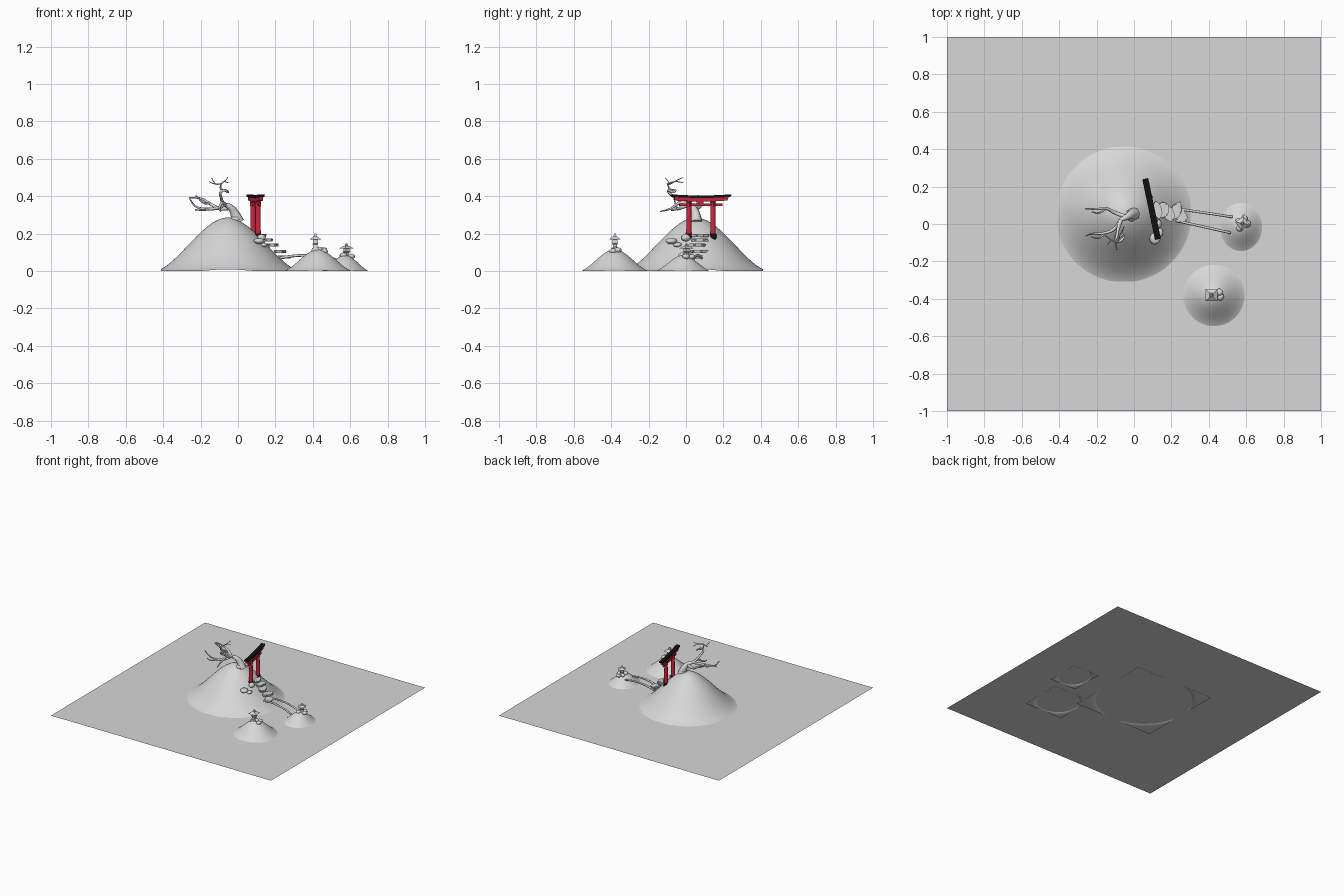
import bpy, bmesh, math, random
from mathutils import Matrix, Vector

if "Cube" in bpy.data.objects:
    bpy.data.objects.remove(bpy.data.objects["Cube"])

random.seed(4)

def material(name, rgb):
    m = bpy.data.materials.new(name)
    m.diffuse_color = (*rgb, 1)
    m.use_nodes = True
    m.node_tree.nodes["Principled BSDF"].inputs["Base Color"].default_value = m.diffuse_color
    return m

GREY = material("plain_grey", (0.68, 0.68, 0.68))
RED = material("gate_red", (0.62, 0.02, 0.05))
BLACK = material("gate_black", (0.006, 0.006, 0.006))

def add(name, bm, mat, matrix=Matrix(), smooth=None):
    bmesh.ops.transform(bm, matrix=matrix, verts=bm.verts)
    me = bpy.data.meshes.new(name)
    bm.to_mesh(me)
    bm.free()
    me.materials.append(mat)
    ob = bpy.data.objects.new(name, me)
    bpy.context.collection.objects.link(ob)
    if smooth is not None:
        bpy.ops.object.select_all(action='DESELECT')
        bpy.context.view_layer.objects.active = ob
        ob.select_set(True)
        bpy.ops.object.shade_smooth_by_angle(angle=math.radians(smooth))
    return ob

# flat sheet the hills rise through
bm = bmesh.new()
bmesh.ops.create_grid(bm, x_segments=1, y_segments=1, size=1, matrix=Matrix.Translation((0, 0, 0.008)))
add("ground_sheet", bm, GREY)

# hills: square grids pulled up with a soft falloff
def hill(name, x, y, rx, ry, half, height):
    bm = bmesh.new()
    bmesh.ops.create_grid(bm, x_segments=56, y_segments=56, size=1)
    for v in bm.verts:
        v.co.x *= half[0]
        v.co.y *= half[1]
        t = max(0, 1 - math.hypot(v.co.x / rx, v.co.y / ry))
        v.co.z = height * (3 * t * t - 2 * t ** 3) ** 0.9
    add(name, bm, GREY, Matrix.Translation((x, y, 0)), 60)

hill("main_hill", -0.055, 0.052, 0.395, 0.395, (0.357, 0.36), 0.286)
hill("front_hill", 0.427, -0.382, 0.19, 0.19, (0.172, 0.172), 0.116)
hill("side_hill", 0.572, -0.016, 0.135, 0.154, (0.12, 0.136), 0.085)

# gate: local y runs along the beams
GATE = Matrix.Translation((0.094, 0.08, 0)) @ Matrix.Rotation(0.206, 4, 'Z')

def beam(name, mat, length, width, z0, z1, lift=0.0, flare=0.0):
    bm = bmesh.new()
    n = 12
    rings = []
    for i in range(n + 1):
        s = 2 * i / n - 1
        up = lift * s * s
        ring = []
        for x, z in ((-1, z0), (1, z0), (1, z1), (-1, z1)):
            y = s * (length / 2 + (flare if z == z1 else 0))
            ring.append(bm.verts.new((x * width / 2, y, z + up)))
        rings.append(ring)
    for a, b in zip(rings, rings[1:]):
        for k in range(4):
            bm.faces.new((a[k], a[(k + 1) % 4], b[(k + 1) % 4], b[k]))
    bm.faces.new(rings[0])
    bm.faces.new(rings[-1])
    bmesh.ops.recalc_face_normals(bm, faces=bm.faces)
    add(name, bm, mat, GATE)

def cone(name, mat, x, y, z0, z1, r0, r1, sides=20, matrix=Matrix(), smooth=40):
    bm = bmesh.new()
    bmesh.ops.create_cone(bm, cap_ends=True, segments=sides, radius1=r0, radius2=r1, depth=z1 - z0)
    add(name, bm, mat, matrix @ Matrix.Translation((x, y, (z0 + z1) / 2)), smooth)

beam("gate_roof", BLACK, 0.315, 0.032, 0.391, 0.404, 0.006, 0.008)
beam("gate_top_beam", RED, 0.285, 0.022, 0.372, 0.391, 0.005, 0.006)
beam("gate_tie_beam", RED, 0.235, 0.012, 0.347, 0.362)
beam("gate_center_strut", RED, 0.024, 0.012, 0.362, 0.374)
for side, y in (("left", -0.066), ("right", 0.066)):
    cone(side + "_gate_post", RED, 0, y, 0.19, 0.375, 0.0145, 0.0125, matrix=GATE)
    cone(side + "_gate_foot", BLACK, 0, y, 0.165, 0.2, 0.018, 0.0175, matrix=GATE)
    cone(side + "_gate_collar", BLACK, 0, y, 0.366, 0.373, 0.016, 0.016, matrix=GATE)
    for k in (-1, 1):
        cone(side + "_gate_wedge", RED, k * 0.01, y, 0.345, 0.367, 0.007, 0.007, 4, GATE)

# tapered tubes for tree and bridge
def tube(name, points, r0, r1):
    cu = bpy.data.curves.new(name, 'CURVE')
    cu.dimensions = '3D'
    cu.bevel_depth = 1
    cu.bevel_resolution = 2
    cu.resolution_u = 5
    cu.use_fill_caps = True
    sp = cu.splines.new('BEZIER')
    sp.bezier_points.add(len(points) - 1)
    for i, (bp, p) in enumerate(zip(sp.bezier_points, points)):
        bp.co = p
        bp.handle_left_type = bp.handle_right_type = 'AUTO'
        bp.radius = r0 + (r1 - r0) * i / (len(points) - 1)
    ob = bpy.data.objects.new(name, cu)
    bpy.context.collection.objects.link(ob)
    cu.materials.append(GREY)
    bpy.ops.object.select_all(action='DESELECT')
    bpy.context.view_layer.objects.active = ob
    ob.select_set(True)
    bpy.ops.object.convert(target='MESH')
    bpy.ops.object.shade_smooth_by_angle(angle=math.radians(60))

# bare leaning tree
tube("tree_trunk", [(0, 0.054, 0.262), (-0.014, 0.052, 0.30), (-0.04, 0.037, 0.34), (-0.075, 0.02, 0.358)], 0.034, 0.009)
tube("branch_back", [(-0.04, 0.037, 0.338), (-0.10, 0.06, 0.335), (-0.15, 0.083, 0.36), (-0.20, 0.08, 0.388), (-0.262, 0.083, 0.393)], 0.012, 0.004)
tube("branch_back_twig", [(-0.15, 0.083, 0.36), (-0.185, 0.06, 0.365), (-0.225, 0.065, 0.405)], 0.006, 0.003)
tube("branch_left", [(-0.07, 0.022, 0.356), (-0.11, -0.03, 0.337), (-0.17, -0.05, 0.332), (-0.225, -0.052, 0.345), (-0.258, -0.064, 0.385)], 0.011, 0.003)
tube("branch_left_twig", [(-0.15, -0.045, 0.333), (-0.19, -0.075, 0.325), (-0.23, -0.07, 0.328)], 0.006, 0.003)
tube("branch_front", [(-0.07, 0.022, 0.356), (-0.085, -0.03, 0.365), (-0.10, -0.08, 0.335), (-0.092, -0.138, 0.318)], 0.011, 0.003)
tube("branch_up", [(-0.078, 0.01, 0.358), (-0.088, -0.045, 0.385), (-0.085, -0.095, 0.43), (-0.055, -0.06, 0.425), (-0.092, -0.088, 0.44), (-0.09, -0.1, 0.468)], 0.009, 0.004)
tube("top_twig_left", [(-0.09, -0.1, 0.466), (-0.12, -0.085, 0.465), (-0.155, -0.06, 0.478)], 0.004, 0.002)
tube("top_twig_middle", [(-0.12, -0.085, 0.465), (-0.135, -0.1, 0.485), (-0.14, -0.11, 0.498)], 0.003, 0.002)
tube("top_twig_right", [(-0.09, -0.1, 0.466), (-0.075, -0.06, 0.478), (-0.052, -0.015, 0.472)], 0.004, 0.002)
tube("top_twig_tip", [(-0.075, -0.06, 0.478), (-0.062, -0.04, 0.49), (-0.055, -0.015, 0.5)], 0.003, 0.002)

# rocks
def rock(name, loc, size, turn=0.0):
    bm = bmesh.new()
    bmesh.ops.create_icosphere(bm, subdivisions=2, radius=1)
    for v in bm.verts:
        v.co *= random.uniform(0.9, 1.06)
    m = Matrix.Translation(loc) @ Matrix.Rotation(turn, 4, 'Z') @ Matrix.Diagonal((*size, 1))
    add(name, bm, GREY, m, 50)

rock("tree_root_rock", (-0.012, 0.05, 0.275), (0.034, 0.036, 0.02))
rock("gate_rock_left", (0.112, -0.078, 0.16), (0.03, 0.034, 0.016), 0.5)
rock("gate_rock_low", (0.138, -0.045, 0.14), (0.02, 0.024, 0.013))
rock("gate_rock_foot", (0.125, 0.0, 0.178), (0.022, 0.026, 0.02))

# stepping slabs: irregular flat stones
def slab(name, loc, rx, ry, turn):
    bm = bmesh.new()
    bmesh.ops.create_cone(bm, cap_ends=True, segments=6, radius1=0.9, radius2=1, depth=2)
    for v in bm.verts:
        v.co.xy *= random.uniform(0.88, 1.1)
    bmesh.ops.bevel(bm, geom=bm.edges[:], offset=0.12, segments=2, affect='EDGES')
    m = Matrix.Translation(loc) @ Matrix.Rotation(turn, 4, 'Z') @ Matrix.Diagonal((rx, ry, 0.008, 1))
    add(name, bm, GREY, m, 40)

for i, (loc, rx, ry, a) in enumerate([
        ((0.125, 0.075, 0.19), 0.028, 0.05, 0.2), ((0.155, 0.075, 0.165), 0.034, 0.05, -0.1),
        ((0.185, 0.06, 0.138), 0.034, 0.052, 0.3), ((0.225, 0.07, 0.105), 0.034, 0.054, -0.4),
        ((0.25, 0.045, 0.075), 0.033, 0.05, 0.5)]):
    slab("step_%d" % (i + 1), loc, rx, ry, a)

# two arched bridge rails
for name, a, b in (("bridge_rail_back", (0.23, 0.082, 0.07), (0.525, 0.038, 0.062)),
                   ("bridge_rail_front", (0.225, 0.018, 0.07), (0.515, -0.047, 0.062))):
    a, b = Vector(a), Vector(b)
    tube(name, [a.lerp(b, t) + Vector((0, 0, 0.07 * t * (1 - t))) for t in (0, 0.25, 0.5, 0.75, 1)], 0.007, 0.007)

# stone lanterns with rocks around them
def lantern(name, x, y, z, turn, k=1.0):
    m = Matrix.Translation((x, y, z)) @ Matrix.Rotation(turn + math.pi / 4, 4, 'Z') @ Matrix.Scale(k, 4)
    for part, z0, z1, r0, r1 in (("base", -0.015, 0.012, 0.034, 0.026), ("pillar", 0.012, 0.032, 0.017, 0.015),
                                 ("tray", 0.032, 0.038, 0.02, 0.026), ("light_box", 0.038, 0.058, 0.02, 0.02),
                                 ("roof", 0.058, 0.074, 0.046, 0.016), ("finial", 0.074, 0.09, 0.012, 0.006)):
        cone(name + "_" + part, GREY, 0, 0, z0, z1, r0, r1, 4, m, 30)

lantern("front_lantern", 0.414, -0.38, 0.11, 0)
lantern("side_lantern", 0.58, 0.003, 0.072, 0.6, 0.85)
for i, (loc, s) in enumerate([
        ((0.455, -0.365, 0.112), 0.022), ((0.462, -0.39, 0.106), 0.02), ((0.437, -0.378, 0.118), 0.017),
        ((0.565, -0.022, 0.083), 0.021), ((0.607, 0.0, 0.078), 0.02), ((0.59, 0.03, 0.076), 0.019),
        ((0.56, 0.018, 0.082), 0.017)]):
    rock("lantern_rock_%d" % (i + 1), loc, (s, s * 0.9, s * 0.75), i)
